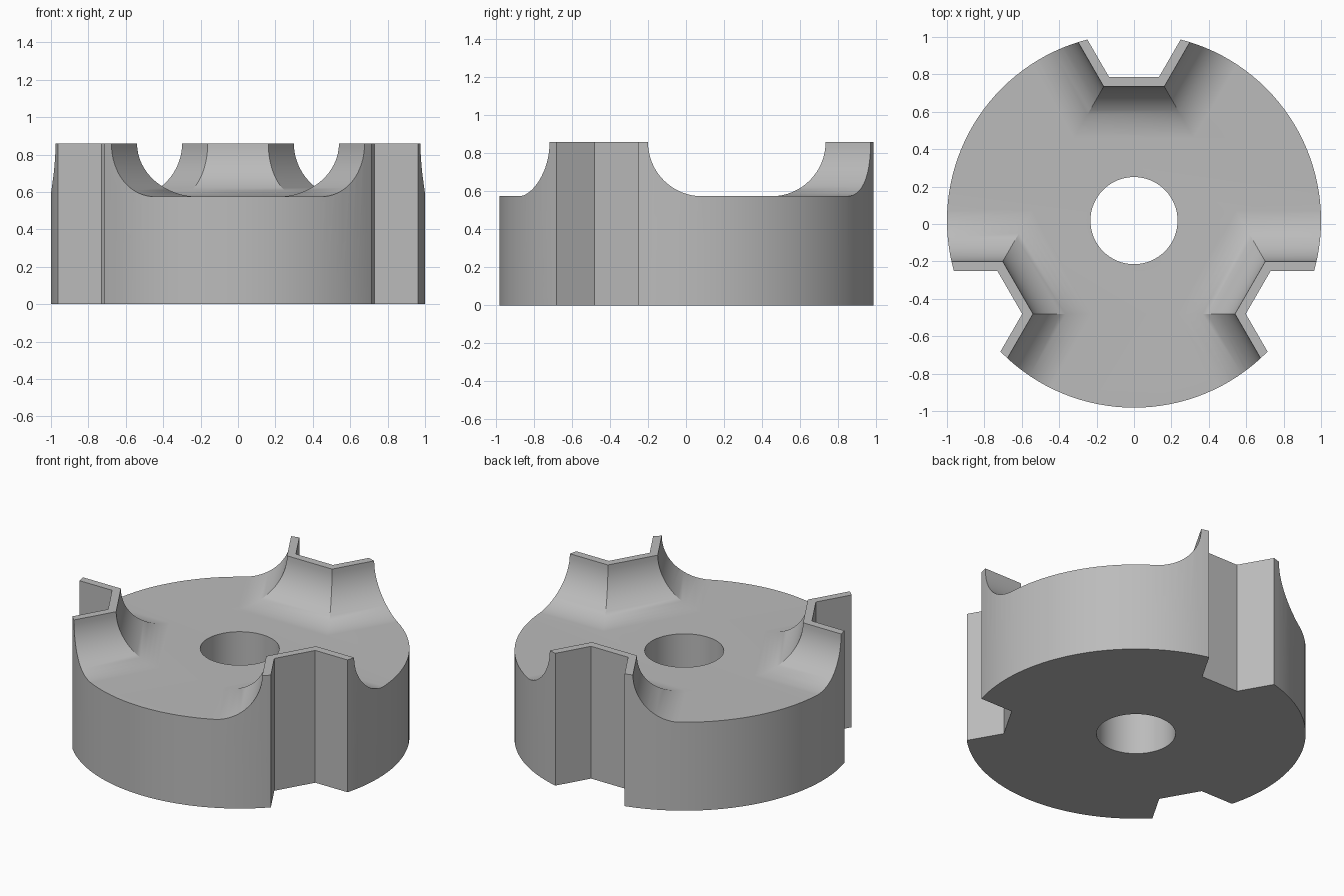
import bpy, bmesh, math
from mathutils import Matrix

cube = bpy.data.objects.get("Cube")
if cube:
    bpy.data.objects.remove(cube)

CENTRE_Y = 0.018
FLOOR, TOP = 0.575, 0.86      # disc top and wall top
WALL = 0.05                   # wall thickness at the top
FILLET = TOP - FLOOR

grey = bpy.data.materials.new("plain_grey")
grey.use_nodes = True
colour = (0.5, 0.5, 0.5, 1)
grey.diffuse_color = colour
grey.node_tree.nodes["Principled BSDF"].inputs["Base Color"].default_value = colour


def finish(name, bm):
    bmesh.ops.recalc_face_normals(bm, faces=bm.faces)
    mesh = bpy.data.meshes.new(name)
    bm.to_mesh(mesh)
    bm.free()
    mesh.materials.append(grey)
    obj = bpy.data.objects.new(name, mesh)
    bpy.context.collection.objects.link(obj)
    return obj


def cylinder(name, radius, low, high, sides):
    bm = bmesh.new()
    bmesh.ops.create_cone(bm, cap_ends=True, segments=sides, radius1=radius,
                          radius2=radius, depth=high - low,
                          matrix=Matrix.Translation((0, CENTRE_Y, (low + high) / 2)))
    return finish(name, bm)


def notch_outline(offset):
    """Trapezoid opening outwards along +y, grown by a mitred offset."""
    inner, outer = 0.767 - offset, 1.4
    half = 0.133 + offset * math.tan(math.pi / 6)
    wide = half + (outer - inner) * math.tan(math.pi / 6)
    return [(-half, inner), (half, inner), (wide, outer), (-wide, outer)]


def stacked(name, levels, turn):
    """Solid skinned through notch outlines given as (offset, height)."""
    bm = bmesh.new()
    rings = [[bm.verts.new((x, y, z)) for x, y in notch_outline(d)] for d, z in levels]
    for a, b in zip(rings, rings[1:]):
        for i in range(4):
            j = (i + 1) % 4
            bm.faces.new((a[i], a[j], b[j], b[i]))
    bm.faces.new(rings[0])
    bm.faces.new(rings[-1])
    place = Matrix.Translation((0, CENTRE_Y, 0)) @ Matrix.Rotation(turn, 4, 'Z')
    bmesh.ops.transform(bm, matrix=place, verts=bm.verts)
    return finish(name, bm)


def combine(target, tool, operation):
    mod = target.modifiers.new(operation, 'BOOLEAN')
    mod.operation, mod.object, mod.solver = operation, tool, 'EXACT'
    bpy.context.view_layer.objects.active = target
    bpy.ops.object.modifier_apply(modifier=mod.name)
    bpy.data.objects.remove(tool)


# Oversized base disc, trimmed to its rim after the walls are joined
body = cylinder("notched_disc", 1.2, 0, FLOOR, 96)

# Concave quarter-round flare under each notch wall
STEPS = 16
flare = [(WALL + FILLET, 0.3)]
for i in range(STEPS + 1):
    a = math.pi / 2 * i / STEPS
    flare.append((WALL + FILLET * (1 - math.sin(a)),
                  FLOOR - 0.0006 + (FILLET + 0.0006) * (1 - math.cos(a))))
turns = [k * math.tau / 3 for k in range(3)]
for turn in turns:
    combine(body, stacked("notch_flare", flare, turn), 'UNION')

# Round rim, notches and centre bore
combine(body, cylinder("rim_trim", 1.0, -1, 2, 128), 'INTERSECT')
for turn in turns:
    combine(body, stacked("notch_cut", [(0, -0.5), (0, 1.5)], turn), 'DIFFERENCE')
combine(body, cylinder("bore_cut", 0.233, -0.5, 1.5, 64), 'DIFFERENCE')

# Smooth curved faces, keep hard edges
bpy.ops.object.select_all(action='DESELECT')
body.select_set(True)
bpy.context.view_layer.objects.active = body
bpy.ops.object.shade_smooth_by_angle(angle=math.radians(25))
